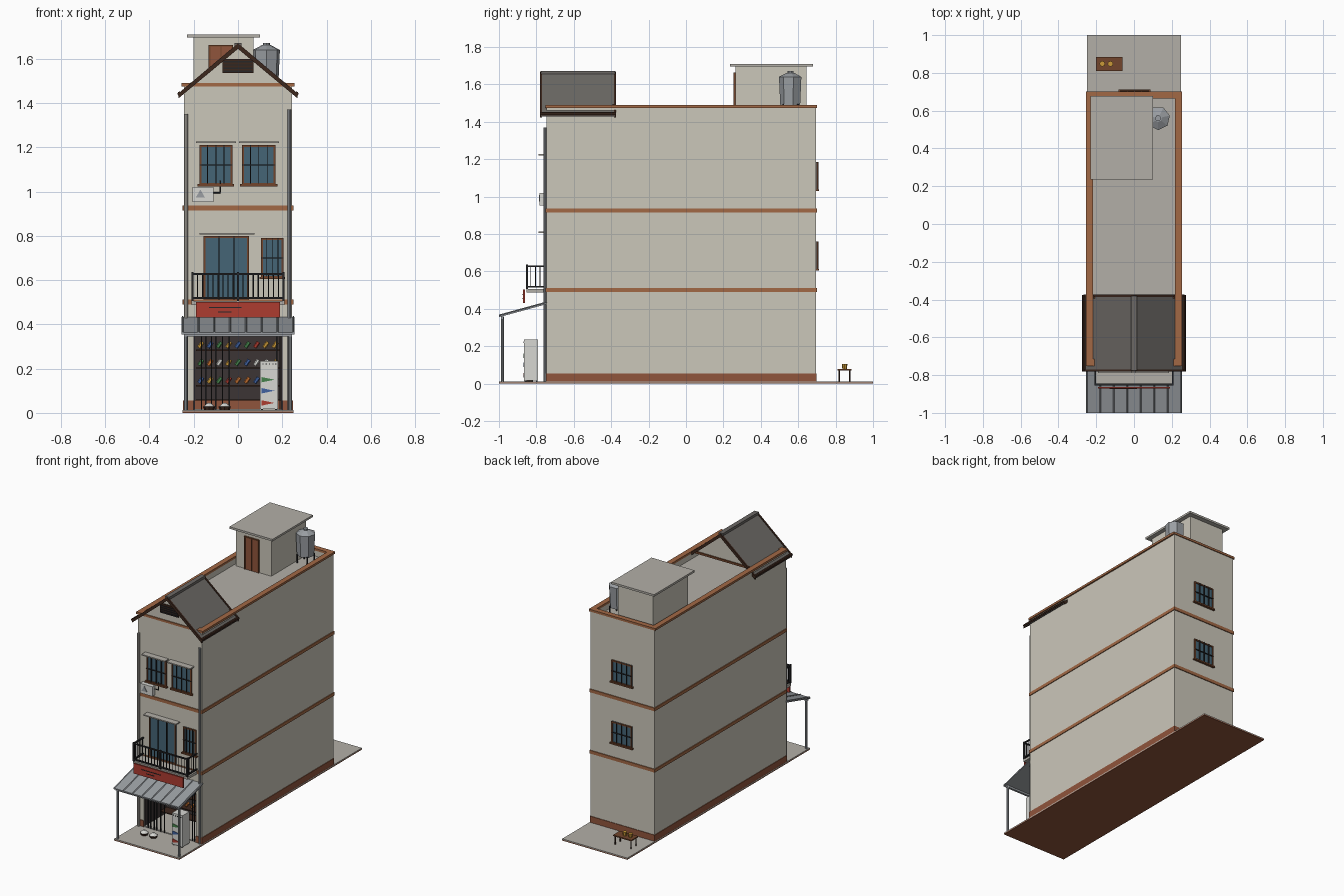
import bpy, bmesh, random
from math import pi, atan2, hypot
from mathutils import Matrix, Vector

if "Cube" in bpy.data.objects:
    bpy.data.objects.remove(bpy.data.objects["Cube"])

random.seed(4)

def mat(name, r, g, b):
    m = bpy.data.materials.new(name)
    m.diffuse_color = (r, g, b, 1)
    m.use_nodes = True
    m.node_tree.nodes["Principled BSDF"].inputs["Base Color"].default_value = m.diffuse_color
    return m

WALL = mat("plaster", .60, .57, .49)
CONC = mat("concrete", .45, .43, .39)
TERRA = mat("terracotta", .36, .14, .06)
BRICK = mat("brick", .28, .09, .045)
WOOD = mat("wood", .17, .06, .025)
DWOOD = mat("dark_wood", .045, .02, .012)
GLASS = mat("glass", .06, .13, .18)
IRON = mat("iron", .02, .02, .022)
METAL = mat("metal", .32, .34, .36)
TILE = mat("roof_sheet", .15, .14, .13)
RED = mat("red", .42, .045, .03)
WHITE = mat("white", .68, .68, .65)
DARK = mat("shop_dark", .045, .035, .035)
GREEN = mat("green", .06, .22, .07)
BLUE = mat("blue", .05, .12, .35)
YELLOW = mat("yellow", .6, .32, .04)
ORANGE = mat("orange", .55, .16, .03)

def finish(name, bm, m):
    me = bpy.data.meshes.new(name)
    bmesh.ops.recalc_face_normals(bm, faces=bm.faces)
    bm.to_mesh(me)
    bm.free()
    me.materials.append(m)
    ob = bpy.data.objects.new(name, me)
    bpy.context.collection.objects.link(ob)
    return ob

def boxes(name, m, *bs):
    """One object from boxes given as (x0, x1, y0, y1, z0, z1)."""
    bm = bmesh.new()
    for x0, x1, y0, y1, z0, z1 in bs:
        M = Matrix.Translation(((x0+x1)/2, (y0+y1)/2, (z0+z1)/2)) @ Matrix.Diagonal((x1-x0, y1-y0, z1-z0, 1))
        bmesh.ops.create_cube(bm, size=1, matrix=M)
    return finish(name, bm, m)

def rods(name, m, r, segs, sides=6, r2=None):
    """One object from rods given as (start, end)."""
    bm = bmesh.new()
    for a, b in segs:
        a, b = Vector(a), Vector(b)
        d = b - a
        M = Matrix.Translation((a+b)/2) @ d.to_track_quat('Z', 'Y').to_matrix().to_4x4()
        bmesh.ops.create_cone(bm, cap_ends=True, segments=sides, radius1=r,
                              radius2=r if r2 is None else r2, depth=d.length, matrix=M)
    return finish(name, bm, m)

def prism(name, m, pts, vec):
    """Extrude a polygon along vec."""
    bm = bmesh.new()
    f = bm.faces.new([bm.verts.new(p) for p in pts])
    ex = bmesh.ops.extrude_face_region(bm, geom=[f])
    bmesh.ops.translate(bm, vec=vec, verts=[v for v in ex['geom'] if isinstance(v, bmesh.types.BMVert)])
    # keep the base face so the solid is closed
    if not f.is_valid:
        bmesh.ops.holes_fill(bm, edges=bm.edges, sides=0)
    return finish(name, bm, m)

W, F, B = .245, -.745, .695   # wall half width, front, back

# Ground and plinth
boxes("ground_base", BRICK, (-.25, .25, -1, 1, 0, .006))
boxes("paving", CONC, (-.25, .25, -1, 1, .006, .012))
boxes("plinth", BRICK, (-.249, -.20, F-.004, B+.004, .012, .055), (.20, .249, F-.004, B+.004, .012, .055),
      (-.2, .2, -.5, B+.004, .012, .055))

# Main walls with the open shop front
boxes("ground_floor_walls", WALL, (-W, -.2, F, -.5, .012, .5), (.2, W, F, -.5, .012, .5),
      (-W, W, -.5, B, .012, .5), (-.2, .2, F, -.5, .355, .5))
boxes("upper_walls", WALL, (-W, W, F, B, .5, 1.43))
boxes("parapet", WALL, (-W, -.22, F, B, 1.43, 1.478), (.22, W, F, B, 1.43, 1.478),
      (-.22, .22, F, F+.025, 1.43, 1.478), (-.22, .22, B-.025, B, 1.43, 1.478))
boxes("roof_deck", CONC, (-.22, .22, F+.025, B-.025, 1.425, 1.435))
for z in (.49, .915):
    boxes("floor_band", TERRA, (-.25, .25, F-.006, B+.006, z, z+.022))
boxes("parapet_cap", TERRA, (-.255, -.218, F-.006, B+.006, 1.475, 1.49), (.218, .255, F-.006, B+.006, 1.475, 1.49),
      (-.218, .218, F-.006, F+.03, 1.475, 1.49), (-.218, .218, B-.03, B+.006, 1.475, 1.49))

# Shop interior, shelves and goods
boxes("shop_lining", DARK, (-.2, .2, -.51, -.5, .055, .355), (-.2, -.195, F+.005, -.51, .013, .355),
      (.195, .2, F+.005, -.51, .013, .355), (-.195, .195, F+.005, -.51, .35, .355))
boxes("shop_floor", CONC, (-.195, .195, F, -.5, .012, .018))
boxes("shelves", DWOOD, *[(-.19, .19, -.58, -.51, z, z+.006) for z in (.055, .12, .2, .28)])
goods = {}
for z in (.126, .206, .286):
    for i in range(9):
        goods.setdefault(random.choice((GREEN, BLUE, YELLOW, ORANGE, WHITE, RED)), []).append((-.168+i*.042, z))
for m, spots in goods.items():
    rods("goods_"+m.name, m, .009, [((x-.009, -.555, z+.009), (x+.009, -.555, z+.034)) for x, z in spots])
boxes("folding_gate", IRON, *[(x-.003, x+.003, F-.006, F, .014, .355) for x in
                              (-.165, -.145, -.12, -.1, -.07, -.04, .175, .19)],
      (-.2, .2, F-.006, F, .348, .357))
for x in (-.13, -.06):
    rods("basket", DWOOD, .022, [((x, -.84, .012), (x, -.84, .028))], 8, .028)
    rods("basket_heap", WHITE, .027, [((x, -.84, .028), (x, -.84, .044))], 8, .008)

# Drinks fridge
boxes("fridge", WHITE, (.1, .18, -.865, -.79, .018, .235))
boxes("fridge_feet", IRON, *[(x, x+.01, y, y+.01, .012, .018) for x in (.103, .167) for y in (-.862, -.803)])
boxes("fridge_buttons", IRON, *[(x, x+.005, -.868, -.865, .218, .224) for x in (.11, .125, .14, .155, .168)])
for z, m in ((.15, GREEN), (.1, BLUE), (.045, RED)):
    prism("fridge_panel", m, [(.107, -.865, z-.012), (.165, -.865, z), (.107, -.865, z+.012)], (0, -.003, 0))

# Canopy with ribs and posts
prism("canopy", METAL, [(-.255, -1, .355), (-.255, F, .425), (-.255, F, .433), (-.255, -1, .363)], (.51, 0, 0))
rods("canopy_ribs", METAL, .004, [((-.25+i*.0714, -1, .365), (-.25+i*.0714, F, .435)) for i in range(8)], 4)
rods("canopy_posts", METAL, .008, [((x, -.982, .012), (x, -.982, .36)) for x in (-.235, .235)], 8)
boxes("canopy_beam", METAL, (-.245, .245, -.99, -.975, .345, .358))

# Balcony, railing and sign
boxes("balcony_slab", CONC, (-.21, .21, -.852, F, .488, .506))
boxes("sign_board", RED, (-.19, .19, -.872, -.862, .432, .502))
boxes("sign_stripes", IRON, (-.13, .015, -.874, -.872, .473, .478), (-.09, -.03, -.874, -.872, .453, .458))
rail = [(-.21, .21, -.855, -.845, z, z+.008) for z in (.515, .624)]
for s in (-1, 1):
    rail += [(s*.205-.005, s*.205+.005, -.85, F, z, z+.008) for z in (.515, .624)]
rail += [(x-.005, x+.005, -.856, -.844, .506, .636) for x in (-.205, 0, .205)]
boxes("balcony_rail", IRON, *rail)
bal = [((-.182+i*.0228, -.85, .515), (-.182+i*.0228, -.85, .626)) for i in range(17)]
bal += [((s*.205, -.83+j*.025, .515), (s*.205, -.83+j*.025, .626)) for s in (-1, 1) for j in range(4)]
rods("balusters", IRON, .0025, bal, 5)

# Windows and doors; s = -1 faces front, +1 faces back
def window(name, x0, x1, z0, z1, y, s, bars=3, sill=True, fill=GLASS, frame=WOOD, cross=True):
    def bx(a, b, d0, d1, c, d):
        return (a, b, min(y+s*d0, y+s*d1), max(y+s*d0, y+s*d1), c, d)
    t = .009
    boxes(name+"_pane", fill, bx(x0, x1, -.004, .004, z0, z1))
    fr = [bx(x0, x0+t, 0, .01, z0, z1), bx(x1-t, x1, 0, .01, z0, z1),
          bx(x0, x1, 0, .01, z1-t, z1), bx(x0, x1, 0, .01, z0, z0+t)]
    if sill:
        fr.append(bx(x0-.008, x1+.008, 0, .016, z0-.006, z0+.004))
    boxes(name+"_frame", frame, *fr)
    w = x1-x0
    gr = [bx(x0+w*(i+1)/(bars+1)-.002, x0+w*(i+1)/(bars+1)+.002, .004, .013, z0, z1) for i in range(bars)]
    if cross:
        gr.append(bx(x0, x1, .004, .012, (z0+z1)/2-.002, (z0+z1)/2+.002))
    boxes(name+"_grille", IRON, *gr)

window("balcony_door", -.155, .05, .51, .8, F, -1, 2, False, cross=False)
window("balcony_window", .105, .205, .61, .79, F, -1)
window("top_window_left", -.175, -.025, 1.03, 1.21, F, -1)
window("top_window_right", .018, .17, 1.03, 1.21, F, -1)
for z in (.61, 1.035):
    window("back_window", -.075, .08, z, z+.15, B, 1)
boxes("sunshades", CONC, (-.175, .075, -.788, F, .805, .813),
      (-.19, -.01, -.788, F, 1.219, 1.227), (.005, .185, -.788, F, 1.219, 1.227))

# Air conditioner
boxes("air_conditioner", WHITE, (-.205, -.11, -.782, F-.006, .953, 1.02))
rods("air_conditioner_fan", METAL, .024, [((-.17, -.782, .985), (-.17, -.786, .985))], 3)
rods("air_conditioner_pipe", IRON, .003, [((-.11, -.755, .995), (-.08, -.755, .995)), ((-.08, -.755, .995), (-.08, -.755, 1.05))])

# Drain pipes
rods("drain_pipe_left", CONC, .009, [((-.235, F-.008, .012), (-.235, F-.008, 1.35))], 8)
rods("drain_pipe_right", METAL, .008, [((.232, F-.008, .012), (.232, F-.008, 1.37))], 8)

# Gable roof
y0, y1, ex, ez, rz = -.775, -.38, .268, 1.44, 1.665
for s in (-1, 1):
    prism("roof_slope", TILE, [(0, y0, rz), (s*ex, y0, ez), (s*ex, y0, ez-.012), (0, y0, rz-.012)], (0, y1-y0, 0))
    for y in (y0-.006, y1-.006):
        prism("barge_board", DWOOD, [(0, y, rz+.005), (s*ex, y, ez+.005), (s*ex, y, ez-.018), (0, y, rz-.02)], (0, .012, 0))
    rods("eave_pole", DWOOD, .01, [((s*.264, y0-.005, 1.442), (s*.264, y1+.005, 1.442))], 8)
boxes("ridge_cap", TILE, (-.016, .016, y0, y1, 1.655, 1.672))
for y in (F, y1-.03):
    prism("gable_wall", WALL, [(-.21, y, 1.478), (.21, y, 1.478), (0, y, 1.655)], (0, .02, 0))
boxes("gable_tie_beam", WOOD, (-.215, .215, y1-.014, y1-.002, 1.478, 1.492))
boxes("gable_vent", DWOOD, (-.07, .07, F-.008, F, 1.535, 1.6))
boxes("gable_vent_slats", IRON, *[(-.066, .066, F-.013, F-.008, 1.541+i*.014, 1.547+i*.014) for i in range(4)])

# Stair house on the roof
boxes("stair_house", WALL, (-.2, .07, .265, .645, 1.43, 1.698))
boxes("stair_house_roof", CONC, (-.23, .1, .235, .678, 1.696, 1.71))
boxes("stair_door", BRICK, (-.125, -.03, .258, .265, 1.435, 1.655))
boxes("stair_door_frame", WOOD, (-.133, -.125, .254, .265, 1.435, 1.663), (-.03, -.022, .254, .265, 1.435, 1.663),
      (-.133, -.022, .254, .265, 1.655, 1.663), (-.08, -.075, .254, .265, 1.435, 1.655))

# Water tank
rods("tank_legs", IRON, .005, [((.128+a*.038, .56+b*.038, 1.435), (.128+a*.038, .56+b*.038, 1.495))
                               for a in (-1, 1) for b in (-1, 1)])
rods("tank_body", METAL, .056, [((.128, .56, 1.49), (.128, .56, 1.64))], 7, .063)
rods("tank_lid", METAL, .063, [((.128, .56, 1.64), (.128, .56, 1.662))], 7, .02)
rods("tank_cap", METAL, .016, [((.128, .56, 1.66), (.128, .56, 1.672))], 7)

# Back yard table with two pots
boxes("yard_table_top", WOOD, (-.2, -.06, .81, .885, .07, .078))
rods("yard_table_legs", DWOOD, .004, [((x, y, .012), (x, y, .07)) for x in (-.19, -.07) for y in (.82, .875)])
rods("yard_pots", YELLOW, .012, [((x, .848, .078), (x, .848, .104)) for x in (-.168, -.125)], 8, .015)
